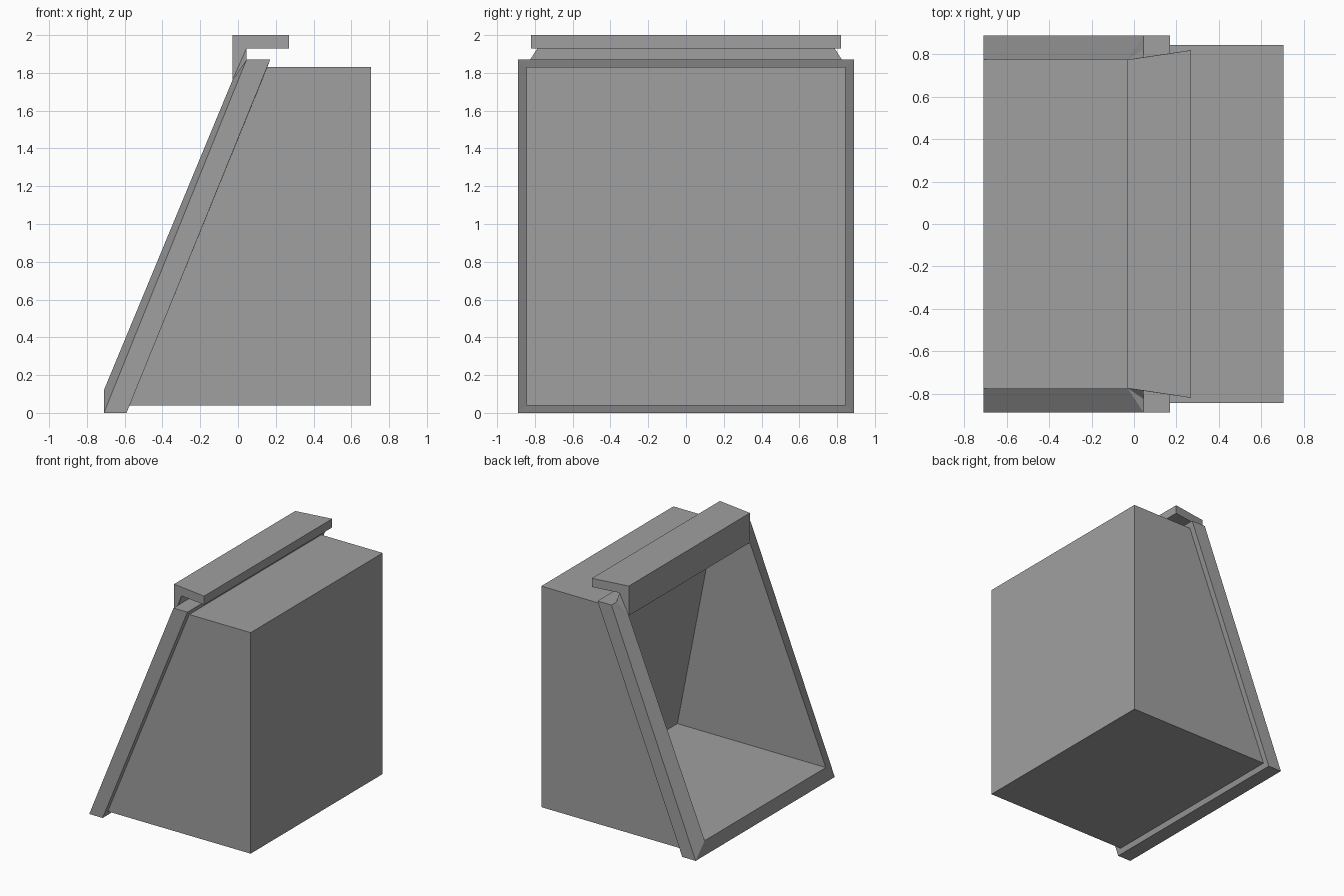
import bpy
import bmesh

cube = bpy.data.objects.get("Cube")
if cube:
    bpy.data.objects.remove(cube, do_unlink=True)

grey = bpy.data.materials.new("plain_grey")
grey.use_nodes = True
colour = (0.35, 0.35, 0.35, 1)
grey.diffuse_color = colour
grey.node_tree.nodes["Principled BSDF"].inputs["Base Color"].default_value = colour


def finish(name, bm):
    """Turn a bmesh into a flat-shaded grey object."""
    bmesh.ops.recalc_face_normals(bm, faces=bm.faces)
    mesh = bpy.data.meshes.new(name)
    bm.to_mesh(mesh)
    bm.free()
    mesh.materials.append(grey)
    obj = bpy.data.objects.new(name, mesh)
    bpy.context.collection.objects.link(obj)
    return obj


# Hollow bin: rectangular loops lofted from the outer back wall,
# over the sloping rim and into the cavity.
# Each loop: bottom x, bottom z, top x, top z, half width
loops = [
    (0.705, 0.04, 0.705, 1.83, 0.845),   # outer back wall
    (-0.575, 0.04, 0.155, 1.83, 0.845),  # box meets the rim
    (-0.59, 0.0, 0.17, 1.87, 0.89),      # rim rear edge
    (-0.71, 0.0, 0.045, 1.87, 0.89),     # rim front edge
    (-0.71, 0.12, -0.03, 1.76, 0.775),   # chamfered mouth
    (0.62, 0.12, 0.30, 1.76, 0.775),     # sloping inner back wall
]
bm = bmesh.new()
rings = []
for xb, zb, xt, zt, w in loops:
    corners = [(xb, -w, zb), (xb, w, zb), (xt, w, zt), (xt, -w, zt)]
    rings.append([bm.verts.new(c) for c in corners])
for a, b in zip(rings, rings[1:]):
    for i in range(4):
        j = (i + 1) % 4
        bm.faces.new((a[i], a[j], b[j], b[i]))
bm.faces.new(rings[0])
bm.faces.new(rings[-1])
finish("bin_shell", bm)

# Hanging hook: profile in x and z with a half width at each point
profile = [
    (-0.03, 1.76, 0.775), (0.045, 1.87, 0.825), (0.045, 1.93, 0.787),
    (0.27, 1.93, 0.82), (0.27, 2.0, 0.82), (-0.03, 2.0, 0.775),
]
bm = bmesh.new()
sides = [[bm.verts.new((x, s * w, z)) for x, z, w in profile] for s in (-1, 1)]
for side in sides:
    bm.faces.new(side[:3])               # flared gusset
    bm.faces.new([side[0]] + side[2:])   # hook end
for i in range(len(profile)):
    j = (i + 1) % len(profile)
    bm.faces.new((sides[0][i], sides[0][j], sides[1][j], sides[1][i]))
finish("hanging_hook", bm)
